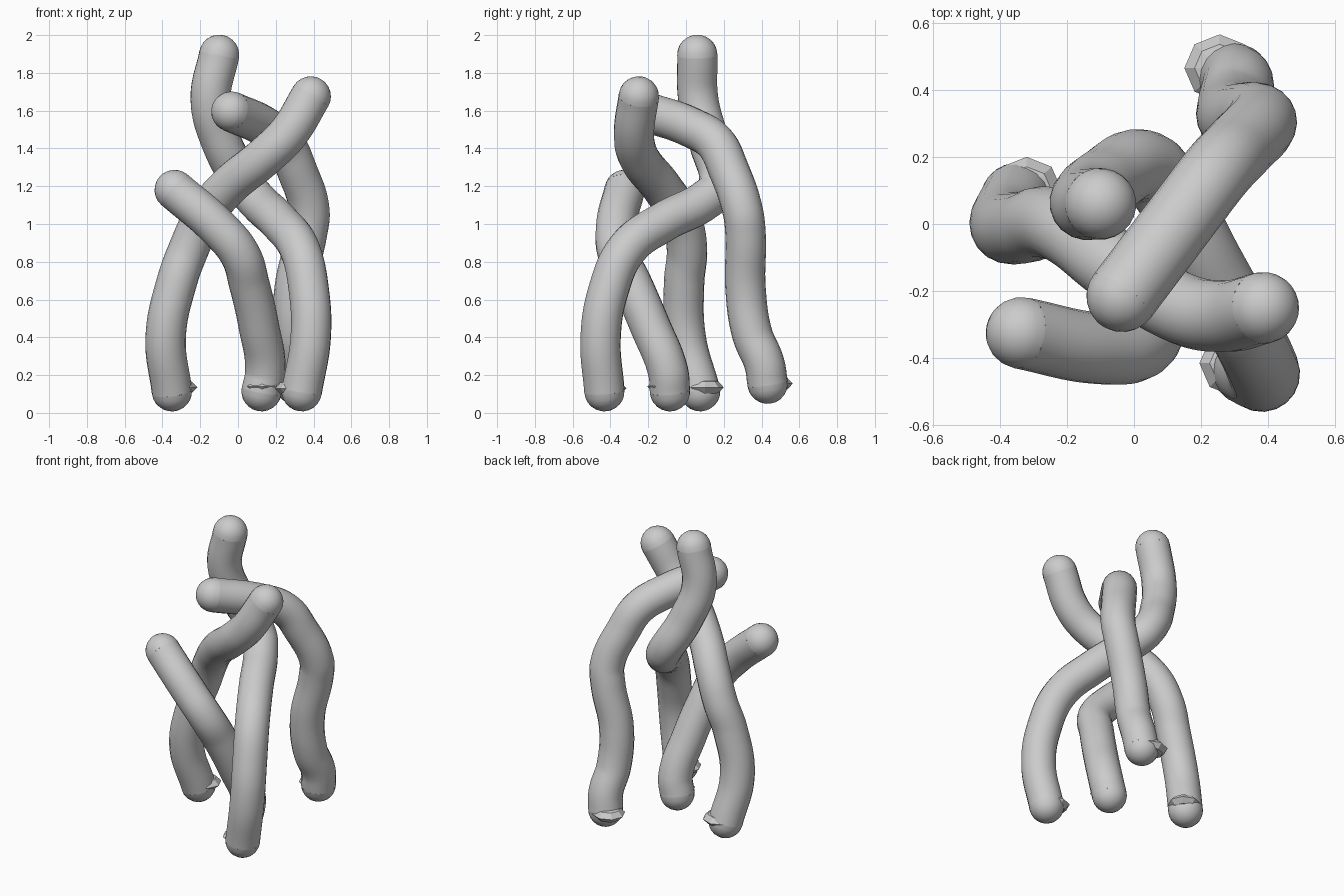
import bpy, bmesh
from mathutils import Vector

if "Cube" in bpy.data.objects:
    bpy.data.objects.remove(bpy.data.objects["Cube"])

R = 0.107  # tube radius


def add_cap(name, end, inner):
    # half sphere closing one end of a tube
    bm = bmesh.new()
    bmesh.ops.create_uvsphere(bm, u_segments=24, v_segments=12, radius=R)
    bmesh.ops.delete(bm, geom=[v for v in bm.verts if v.co.z < -0.001], context='VERTS')
    for f in bm.faces:
        f.smooth = True
    me = bpy.data.meshes.new(name)
    bm.to_mesh(me)
    bm.free()
    ob = bpy.data.objects.new(name, me)
    d = Vector(end) - Vector(inner)
    ob.rotation_mode = 'QUATERNION'
    ob.rotation_quaternion = d.to_track_quat('Z', 'Y')
    ob.location = end
    bpy.context.collection.objects.link(ob)


def add_tube(name, pts):
    # smooth round tube through the given points
    cu = bpy.data.curves.new(name, 'CURVE')
    cu.dimensions = '3D'
    cu.bevel_depth = R
    cu.bevel_resolution = 8
    cu.use_fill_caps = False
    cu.resolution_u = 8
    sp = cu.splines.new('BEZIER')
    sp.bezier_points.add(len(pts) - 1)
    for bp, p in zip(sp.bezier_points, pts):
        bp.co = p
        bp.handle_left_type = bp.handle_right_type = 'AUTO'
    sp.use_smooth = True
    ob = bpy.data.objects.new(name, cu)
    bpy.context.collection.objects.link(ob)
    add_cap(name + "_top_cap", pts[0], pts[1])
    add_cap(name + "_foot_cap", pts[-1], pts[-2])


def add_collar(name, loc):
    # small faceted flange around the foot of a tube
    bpy.ops.mesh.primitive_uv_sphere_add(segments=8, ring_count=4, radius=1, location=loc)
    ob = bpy.context.object
    ob.name = name
    ob.scale = (0.105, 0.1, 0.045)


# Four interlaced bent tubes, listed from top to foot
add_tube("tall_tube", [
    (-0.1, 0.06, 1.895), (-0.145, 0.065, 1.66), (-0.09, 0.12, 1.44),
    (0.04, 0.17, 1.2), (0.1, 0.1, 1.125), (0.22, -0.12, 1.01),
    (0.325, -0.31, 0.87), (0.375, -0.41, 0.65), (0.385, -0.452, 0.4),
    (0.338, -0.432, 0.115)])
add_tube("cross_tube", [
    (0.385, -0.25, 1.675), (0.27, -0.275, 1.485), (0.15, -0.255, 1.365),
    (-0.06, -0.125, 1.19), (-0.18, -0.03, 1.04), (-0.26, 0.005, 0.87),
    (-0.325, -0.01, 0.69), (-0.383, -0.002, 0.4), (-0.35, 0.075, 0.115)])
add_tube("rear_tube", [
    (-0.035, -0.215, 1.595), (0.15, 0.03, 1.51), (0.245, 0.155, 1.43),
    (0.31, 0.225, 1.29), (0.378, 0.3, 1.07), (0.365, 0.315, 0.95),
    (0.3, 0.315, 0.66), (0.295, 0.35, 0.42), (0.31, 0.415, 0.26),
    (0.3, 0.432, 0.155)])
add_tube("short_tube", [
    (-0.335, -0.325, 1.18), (-0.11, -0.37, 0.985), (0.01, -0.36, 0.84),
    (0.06, -0.285, 0.68), (0.11, -0.19, 0.46), (0.145, -0.095, 0.22),
    (0.125, -0.085, 0.115)])

# Foot flanges
for n, p in (("tall", (0.30, -0.415, 0.13)), ("cross", (-0.32, 0.1, 0.135)),
             ("rear", (0.255, 0.465, 0.155)), ("short", (0.13, -0.105, 0.14))):
    add_collar(n + "_foot_flange", p)
